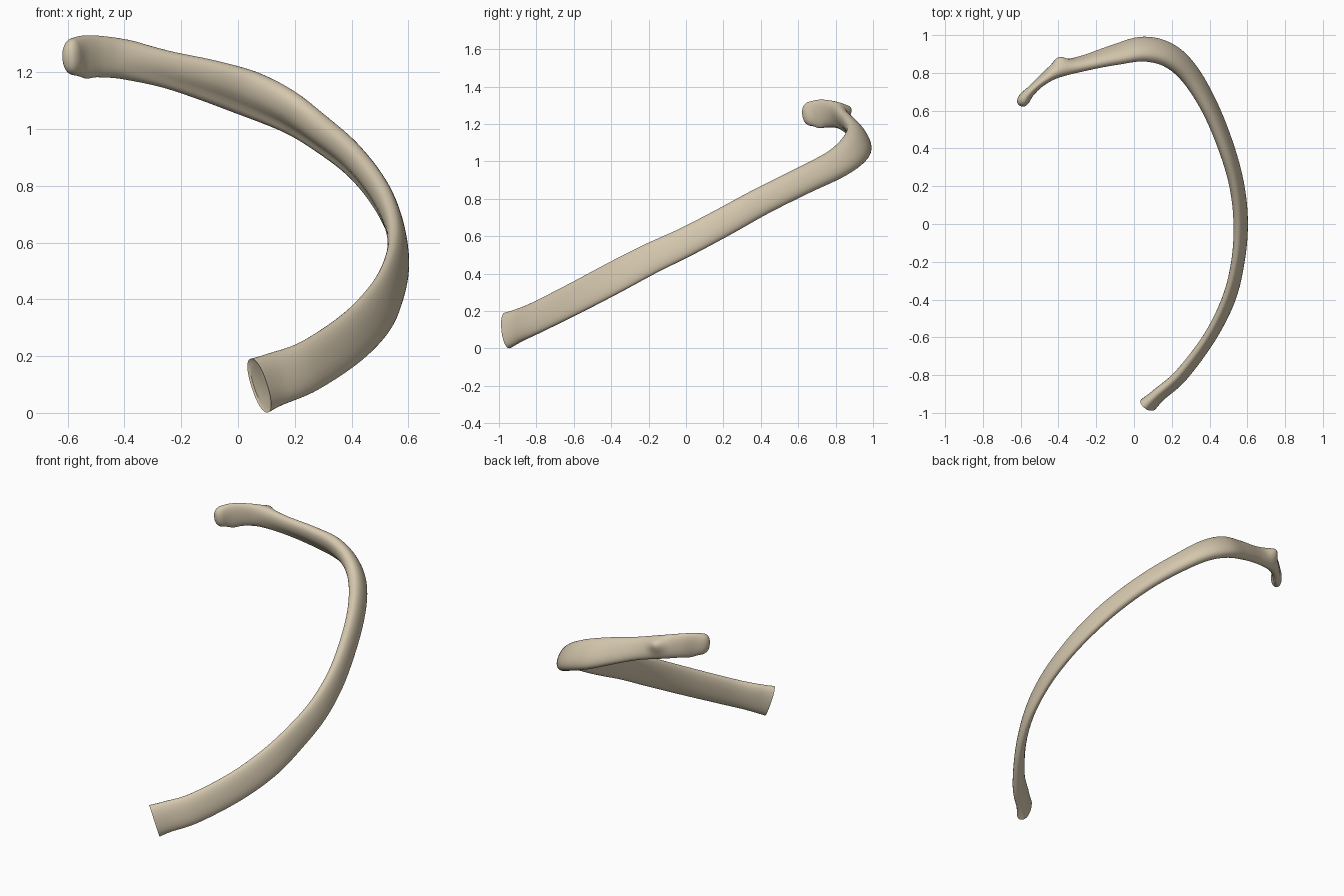
import bpy
import bmesh
import math
from mathutils import Vector

cube = bpy.data.objects.get("Cube")
if cube:
    bpy.data.objects.remove(cube)

RING = 32      # points around each section
STEPS = 8      # rings between two stations

# Stations along the bone: x, y, z, section height, section thickness, inward lean
STATIONS = [
    (.075, -.955, .096, .20, .085, 8),
    (.13, -.905, .118, .188, .07, 8),
    (.25, -.80, .165, .18, .065, 10),
    (.40, -.60, .265, .18, .06, 10),
    (.50, -.40, .37, .18, .06, 12),
    (.55, -.2, .475, .17, .06, 12),
    (.565, 0, .57, .16, .065, 14),
    (.545, .2, .675, .155, .07, 14),
    (.49, .4, .785, .15, .075, 16),
    (.40, .62, .895, .15, .08, 20),
    (.29, .80, .985, .16, .09, 26),
    (.18, .895, 1.06, .175, .095, 32),
    (.05, .925, 1.12, .18, .095, 34),
    (-.1, .895, 1.17, .16, .08, 30),
    (-.25, .855, 1.21, .135, .07, 22),
    (-.4, .815, 1.245, .14, .075, 10),
    (-.48, .765, 1.255, .145, .055, 5),
    (-.54, .71, 1.26, .14, .05, 0),
    (-.58, .665, 1.255, .13, .065, 0),
    (-.6, .625, 1.25, .12, .065, 0),
]


def catmull(a, b, c, d, t):
    """Smooth blend between two neighbouring stations."""
    return [q + t / 2 * (r - p + t * (2 * p - 5 * q + 4 * r - s + t * (3 * (q - r) + s - p)))
            for p, q, r, s in zip(a, b, c, d)]


def sample_stations():
    last = len(STATIONS) - 1
    pick = lambda i: STATIONS[max(0, min(last, i))]
    samples = []
    for i in range(last):
        for k in range(STEPS):
            samples.append(catmull(pick(i - 1), pick(i), pick(i + 1), pick(i + 2), k / STEPS))
    samples.append(list(STATIONS[-1]))
    return samples


def bump(point, centre, radius):
    """Soft falloff for local swellings."""
    return math.exp(-((point - Vector(centre)).length / radius) ** 2)


def section(sample, tangent, shrink, groove):
    """One oval ring square to the path, hollowed on its lower inner face."""
    centre = Vector(sample[:3])
    side = tangent.cross(Vector((0, 0, 1))).normalized()
    up = side.cross(tangent).normalized()
    lean = math.radians(sample[5])
    top = up * math.cos(lean) - side * math.sin(lean)
    out = side * math.cos(lean) + up * math.sin(lean)
    ring = []
    for k in range(RING):
        a = math.tau * k / RING
        c, s = math.cos(a), math.sin(a)
        # Slightly squared oval
        u = math.copysign(abs(c) ** .9, c) * sample[4] / 2
        v = math.copysign(abs(s) ** .9, s) * sample[3] / 2
        if c < 0:
            u += groove * math.exp(-((s + .35) / .3) ** 2)
        point = centre + (out * u + top * v) * shrink
        # Tubercle on the outer face of the neck
        if c > 0:
            point += (out + top * .3) * .035 * bump(point, (-.39, .855, 1.265), .04)
        # Lower lip of the head
        if s < 0:
            point -= top * .012 * bump(point, (-.53, .71, 1.19), .04)
        ring.append(point)
    return ring


def build_rib(material):
    samples = sample_stations()
    count = len(samples)
    bm = bmesh.new()
    rings = []
    for i, sample in enumerate(samples):
        before = Vector(samples[max(0, i - 1)][:3])
        after = Vector(samples[min(count - 1, i + 1)][:3])
        # Round off the head over the last stretch
        u = max(0, (i - (count - 1 - STEPS)) / STEPS)
        shrink = math.sqrt(max(.02, 1 - u * u))
        # Groove fades in and out along the shaft
        f = i / (count - 1)
        groove = .012 * max(0, math.sin(math.pi * (f - .3) / .5)) if .3 < f < .8 else 0
        ring = section(sample, (after - before).normalized(), shrink, groove)
        rings.append([bm.verts.new(p) for p in ring])
    for lower, upper in zip(rings, rings[1:]):
        for k in range(RING):
            n = (k + 1) % RING
            bm.faces.new((lower[k], lower[n], upper[n], upper[k]))

    # Cut end: a shallow dished cap
    inset = []
    middle = Vector(samples[0][:3])
    inward = (Vector(samples[1][:3]) - middle).normalized()
    for v in rings[0]:
        inset.append(bm.verts.new(middle + (v.co - middle) * .85 + inward * .006))
    for k in range(RING):
        n = (k + 1) % RING
        bm.faces.new((inset[k], inset[n], rings[0][n], rings[0][k]))
    bm.faces.new(inset[::-1])
    bm.faces.new(rings[-1])
    bmesh.ops.recalc_face_normals(bm, faces=bm.faces[:])

    mesh = bpy.data.meshes.new("rib_bone")
    bm.to_mesh(mesh)
    bm.free()
    mesh.materials.append(material)
    rib = bpy.data.objects.new("rib_bone", mesh)
    bpy.context.collection.objects.link(rib)
    return rib


# Bone colour
bone = bpy.data.materials.new("bone")
bone.use_nodes = True
colour = (.66, .57, .42, 1)
bone.diffuse_color = colour
bone.node_tree.nodes["Principled BSDF"].inputs["Base Color"].default_value = colour

rib = build_rib(bone)
bpy.ops.object.select_all(action="DESELECT")
rib.select_set(True)
bpy.context.view_layer.objects.active = rib
bpy.ops.object.shade_smooth_by_angle(angle=math.radians(40))
